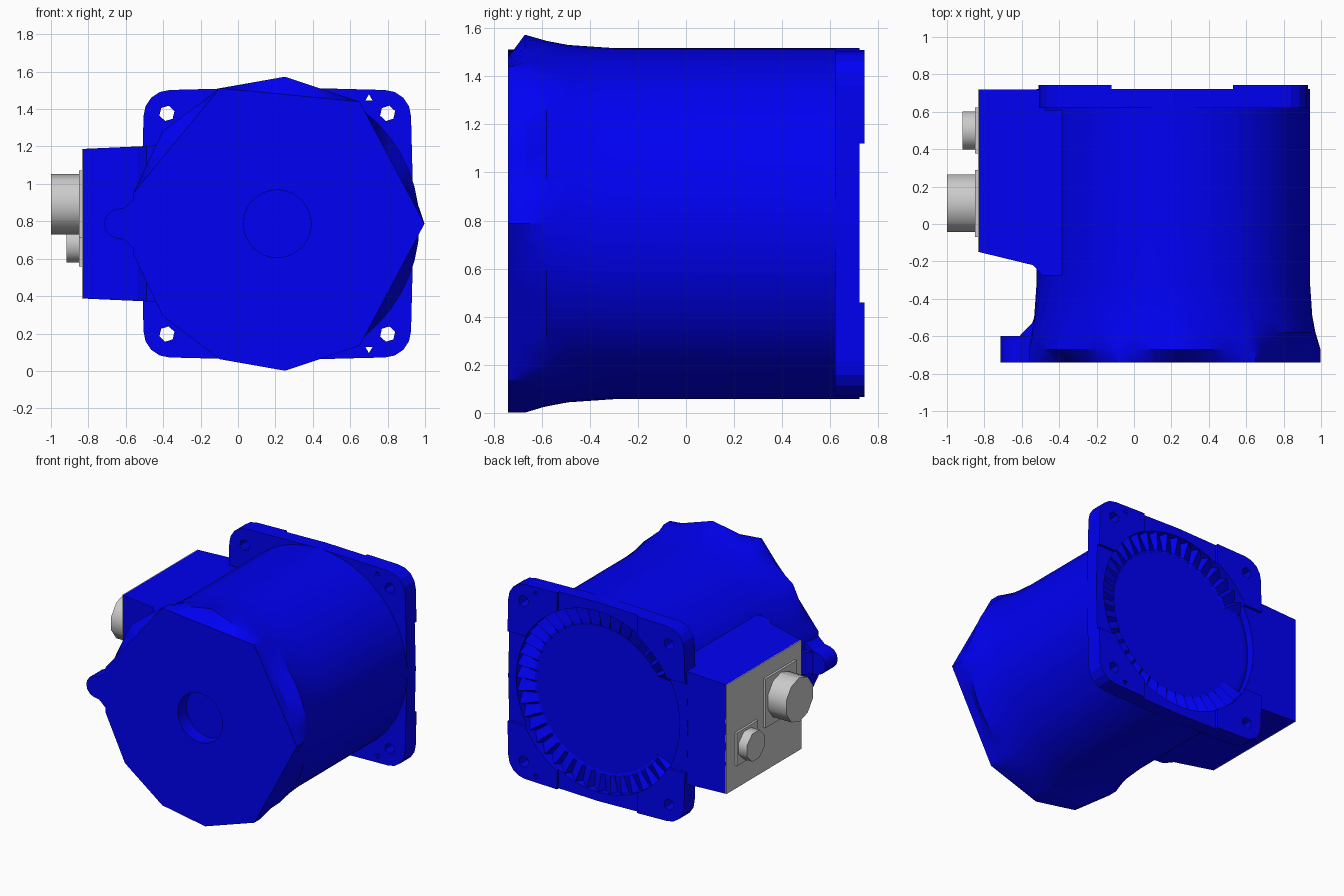
import bpy, bmesh
from math import sin, cos, radians, pi

if "Cube" in bpy.data.objects:
    bpy.data.objects.remove(bpy.data.objects["Cube"])

CX, CZ = 0.21, 0.787          # main axis, runs along y
blue = bpy.data.materials.new("blue_paint")
blue.diffuse_color = (0.0, 0.0, 0.9, 1)
blue.use_nodes = True
blue.node_tree.nodes["Principled BSDF"].inputs["Base Color"].default_value = blue.diffuse_color


def finish(bm, name, mat=None, smooth=30):
    bmesh.ops.recalc_face_normals(bm, faces=bm.faces)
    me = bpy.data.meshes.new(name)
    bm.to_mesh(me)
    bm.free()
    ob = bpy.data.objects.new(name, me)
    bpy.context.collection.objects.link(ob)
    if mat:
        me.materials.append(mat)
    if smooth:
        bpy.ops.object.select_all(action='DESELECT')
        ob.select_set(True)
        bpy.context.view_layer.objects.active = ob
        bpy.ops.object.shade_smooth_by_angle(angle=radians(smooth))
    return ob


def loft(name, rings, mat=None, smooth=30):
    """Skin a list of equal-length point rings and cap both ends."""
    bm = bmesh.new()
    vs = [[bm.verts.new(p) for p in r] for r in rings]
    n = len(vs[0])
    for a, b in zip(vs, vs[1:]):
        for i in range(n):
            j = (i + 1) % n
            bm.faces.new((a[i], a[j], b[j], b[i]))
    bm.faces.new(vs[0])
    bm.faces.new(vs[-1])
    return finish(bm, name, mat, smooth)


def prism_y(name, pts, y0, y1, mat=None, smooth=30):
    return loft(name, [[(x, y, z) for x, z in pts] for y in (y0, y1)], mat, smooth)


def box(name, x0, x1, y0, y1, z0, z1, mat=None):
    return prism_y(name, [(x0, z0), (x1, z0), (x1, z1), (x0, z1)], y0, y1, mat, 0)


def circle(x, z, r, n, start=0.0):
    return [(x + r * cos(start + 2 * pi * i / n), z + r * sin(start + 2 * pi * i / n))
            for i in range(n)]


def cut(ob, cutter):
    m = ob.modifiers.new("cut", 'BOOLEAN')
    m.operation, m.solver, m.object = 'DIFFERENCE', 'EXACT', cutter
    bpy.context.view_layer.objects.active = ob
    bpy.ops.object.modifier_apply(modifier=m.name)
    bpy.data.objects.remove(cutter)


# Main body: faceted front flange flaring into a round barrel, with shaft recess
front = [0, 56, 113, 168, 192, 219, 247, 273, 304, 360]
back = sorted(front + [87, 141])
angles = sorted(set([i * 7.5 for i in range(48)] + back[:-1]))


def facet_radius(t, corners, R=0.787):
    for a, b in zip(corners, corners[1:]):
        if a <= t <= b:
            return R * cos(radians((b - a) / 2)) / cos(radians(t - (a + b) / 2))


def ring(y, radius):
    out = []
    for t in angles:
        r = radius(t) if callable(radius) else radius
        out.append((CX + r * cos(radians(t)), y, CZ + r * sin(radians(t))))
    return out


loft("motor_body", [
    ring(-0.64, 0.18), ring(-0.74, 0.18),
    ring(-0.74, lambda t: facet_radius(t, front)),
    ring(-0.67, lambda t: facet_radius(t, back)),
    ring(-0.58, 0.76), ring(-0.49, 0.743), ring(-0.30, 0.73), ring(0.64, 0.73)], blue)

# Locating tab on the front flange, with a sloped root
tab = [(-0.45, CZ - 0.16), (-0.56, CZ - 0.13), (-0.61, CZ - 0.085)]
tab += [(-0.635 - 0.08 * cos(radians(a)), CZ + 0.08 * sin(radians(a)))
        for a in range(-75, 76, 25)]
tab += [(x, 2 * CZ - z) for x, z in tab[2::-1]]
prism_y("flange_tab", tab, -0.74, -0.60, blue)
root = [(-0.62, -0.61), (-0.60, -0.585), (-0.545, -0.53), (-0.515, -0.45), (-0.45, -0.61)]
loft("tab_root", [[(x, y, z) for x, y in root] for z in (CZ - 0.08, CZ + 0.08)], blue)

# Rear square flange: rounded outline with corner pads
outline = []
H, R = 0.715, 0.14
for sx, sz, a0 in ((1, 1, 0), (-1, 1, 90), (-1, -1, 180), (1, -1, 270)):
    for k in range(5):
        a = radians(a0 + k * 22.5)
        outline.append((CX + sx * (H - R) + R * cos(a), CZ + sz * (H - R) + R * sin(a)))
    m = radians(a0 + 90)
    outline.append((CX + 0.73 * cos(m), CZ + 0.73 * sin(m)))
flange = prism_y("rear_flange", outline, 0.62, 0.743, blue, 0)
cut(flange, box("c", -0.12, 0.53, 0.722, 0.8, -0.2, 1.8))
cut(flange, box("c", -0.8, 1.2, 0.722, 0.8, 0.46, 1.12))
cut(flange, prism_y("c", circle(CX, CZ, 0.665, 64), 0.5, 0.9))
for sx in (-1, 1):
    for sz in (-1, 1):
        cut(flange, prism_y("c", circle(CX + sx * 0.59, CZ + sz * 0.59, 0.042, 6, 0.3), 0.5, 0.9))
for sz in (-1, 1):
    cut(flange, prism_y("c", circle(CX + 0.49, CZ + sz * 0.67, 0.022, 3, sz * pi / 2), 0.5, 0.9))

# Ribbed ring and sunk disc inside the rear flange
N = 44
outer, inner = [], []
for i in range(N):
    for off, high in ((0.0, True), (0.75, False)):
        a = 2 * pi * (i + off) / N
        ribbed = cos(a) > -0.85
        for lst, r, y in ((outer, 0.675, 0.718 if high and ribbed else 0.66),
                          (inner, 0.545 if ribbed else 0.64, 0.685 if high and ribbed else 0.67)):
            lst.append((CX + r * cos(a), y, CZ + r * sin(a)))
base = [(x, 0.63, z) for x, y, z in outer]
disc = [(CX + (x - CX) * 0.97, 0.672, CZ + (z - CZ) * 0.97) for x, y, z in inner]
loft("rear_ribbed_disc", [base, outer, inner, disc], blue, 0)

# Terminal box on the side, slightly tapered towards its cover
plan = [(-0.828, -0.15), (-0.54, -0.22), (-0.49, -0.275), (-0.35, -0.275), (-0.35, 0.61),
        (-0.475, 0.61), (-0.475, 0.72), (-0.828, 0.72)]
loft("terminal_box", [[(x, y, CZ + s * (0.40 + 0.045 * (x + 0.828))) for x, y in plan]
                      for s in (-1, 1)], blue, 0)
box("terminal_cover", -0.834, -0.826, -0.15, 0.72, CZ - 0.40, CZ + 0.40)

# Connectors: square base plate and low-sided barrel
for name, y, z, half, r, tip, n in (("power", 0.11, 0.892, 0.18, 0.162, -1.0, 10),
                                    ("signal", 0.50, 0.68, 0.122, 0.11, -0.918, 8)):
    box(name + "_connector_plate", -0.85, -0.83, y - half, y + half, z - half, z + half)
    loft(name + "_connector", [[(x, p, q) for p, q in circle(y, z, r, n, pi / n)]
                               for x in (-0.84, tip)], None, 50)
